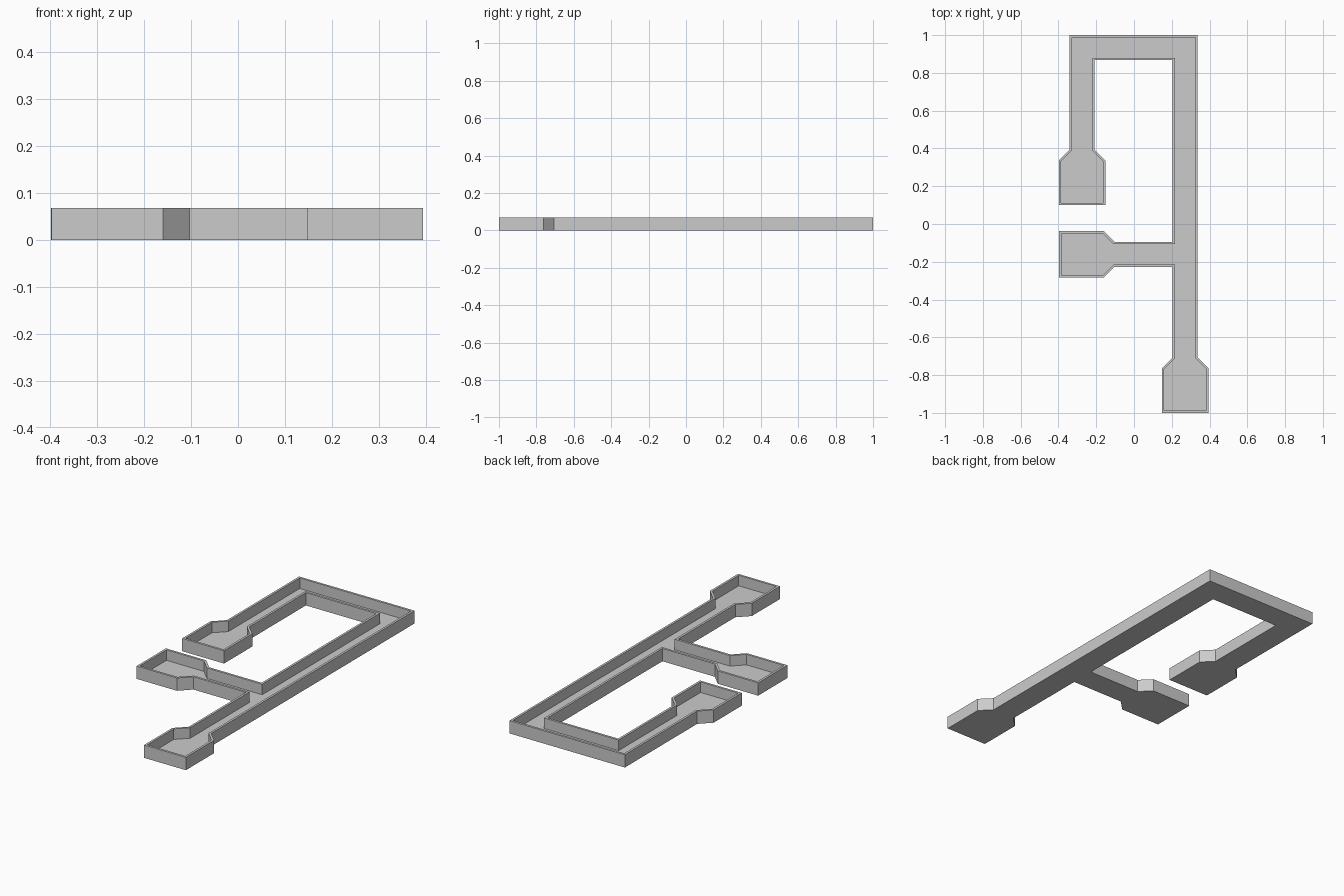
import bpy, bmesh
from mathutils import Vector

if "Cube" in bpy.data.objects:
    bpy.data.objects.remove(bpy.data.objects["Cube"])

HEIGHT, FLOOR, WALL = 0.068, 0.012, 0.012
HALF_NECK, HALF_PAD, PAD_LEN, TAPER = 0.066, 0.123, 0.237, 0.057


def pad_end(tip, direction):
    """Widened channel end, traced counter-clockwise from neck to neck."""
    tip, d = Vector(tip), Vector(direction)
    right = Vector((d.y, -d.x))
    half = [(PAD_LEN + TAPER, HALF_NECK), (PAD_LEN, HALF_PAD), (0, HALF_PAD)]
    path = half + [(back, -side) for back, side in reversed(half)]
    return [tip - d * back + right * side for back, side in path]


# Centre lines of the channel
left_x, right_x, arm_y = -0.275, 0.271, -0.161
outer_l, inner_l = left_x - HALF_NECK, left_x + HALF_NECK
inner_r, outer_r = right_x - HALF_NECK, right_x + HALF_NECK
top_in = 1 - 2 * HALF_NECK

# Full outline: hook, side arm and long leg
outline = [(outer_r, 1), (outer_l, 1)]
outline += pad_end((left_x, 0.10), (0, -1))
outline += [(inner_l, top_in), (inner_r, top_in), (inner_r, arm_y + HALF_NECK)]
outline += pad_end((-0.397, arm_y), (-1, 0))
outline += [(inner_r, arm_y - HALF_NECK)]
outline += pad_end((right_x, -1), (0, -1))

bm = bmesh.new()
base = bm.faces.new([bm.verts.new((p[0], p[1], 0)) for p in outline])

# Outer walls
ret = bmesh.ops.extrude_face_region(bm, geom=[base], use_keep_orig=True)
top = next(g for g in ret["geom"] if isinstance(g, bmesh.types.BMFace))
bmesh.ops.translate(bm, verts=top.verts[:], vec=(0, 0, HEIGHT))
bm.normal_update()

# Rim, then the recessed floor
bmesh.ops.inset_region(bm, faces=[top], thickness=WALL, use_even_offset=True,
                       use_boundary=True)
ret = bmesh.ops.extrude_discrete_faces(bm, faces=[top])
floor = ret["faces"][0]
bmesh.ops.translate(bm, verts=floor.verts[:], vec=(0, 0, FLOOR - HEIGHT))
bmesh.ops.recalc_face_normals(bm, faces=bm.faces[:])

mesh = bpy.data.meshes.new("channel_tray")
bm.to_mesh(mesh)
bm.free()
tray = bpy.data.objects.new("channel_tray", mesh)
bpy.context.collection.objects.link(tray)
